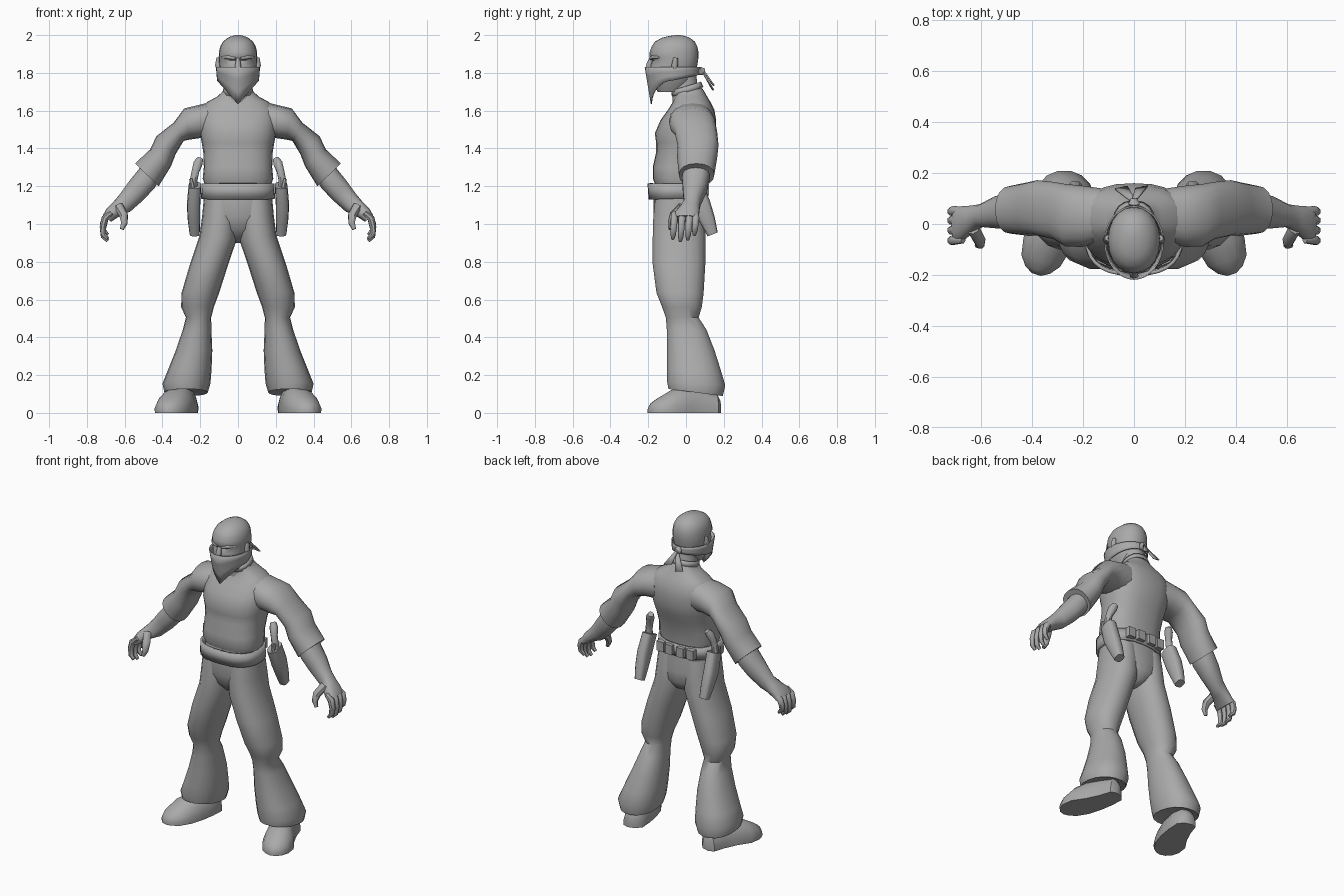
import bpy, bmesh, math
from mathutils import Vector

grey = bpy.data.materials.new("plain grey")
grey.diffuse_color = (0.4, 0.4, 0.4, 1)


def finish(name, bm, mirror=False, thick=0):
    bmesh.ops.recalc_face_normals(bm, faces=bm.faces)
    me = bpy.data.meshes.new(name)
    bm.to_mesh(me)
    bm.free()
    me.materials.append(grey)
    ob = bpy.data.objects.new(name, me)
    bpy.context.collection.objects.link(ob)
    if thick:
        ob.modifiers.new("thickness", 'SOLIDIFY').thickness = thick
    if mirror:
        ob.modifiers.new("mirror", 'MIRROR').use_clip = False
    return ob


def skin(name, rings, mirror=False, cap=True, thick=0):
    """Join closed rings of points into a tube."""
    bm = bmesh.new()
    vs = [[bm.verts.new(p) for p in r] for r in rings]
    n = len(vs[0])
    for a, b in zip(vs, vs[1:]):
        for i in range(n):
            j = (i + 1) % n
            bm.faces.new((a[i], a[j], b[j], b[i]))
    if cap:
        bm.faces.new(vs[0])
        bm.faces.new(vs[-1])
    return finish(name, bm, mirror, thick)


def loft(name, secs, n=16, power=2.3, **kw):
    """Sections: x, z of one edge, x, z of the other, y front, y back, z slope along y."""
    rings = []
    for s in secs:
        xa, za, xb, zb, y0, y1 = s[:6]
        slope = s[6] if len(s) > 6 else 0
        r = []
        for i in range(n):
            t = 2 * math.pi * i / n
            c, q = [math.copysign(abs(f) ** (2 / power), f) for f in (math.cos(t), math.sin(t))]
            dy = q * (y1 - y0) / 2
            r.append(((xa + xb) / 2 + c * (xb - xa) / 2, (y0 + y1) / 2 + dy,
                      (za + zb) / 2 + c * (zb - za) / 2 + slope * dy))
        rings.append(r)
    return skin(name, rings, **kw)


def upright(name, secs, **kw):
    """Symmetric level sections: z, half width, y front, y back."""
    return loft(name, [(-w, z, w, z, a, b) for z, w, a, b in secs], **kw)


def tube(name, pts, n=8, **kw):
    """Round tube through points with a radius each."""
    rings = []
    for i, (x, y, z, r) in enumerate(pts):
        d = Vector(pts[min(i + 1, len(pts) - 1)][:3]) - Vector(pts[max(i - 1, 0)][:3])
        u = d.cross(Vector((0.3, 1, 0.1))).normalized()
        v = d.cross(u).normalized()
        rings.append([Vector((x, y, z)) + r * (u * math.cos(t) + v * math.sin(t))
                      for t in [2 * math.pi * k / n for k in range(n)]])
    return skin(name, rings, **kw)


def box(name, c, size, **kw):
    bm = bmesh.new()
    bmesh.ops.create_cube(bm, size=1)
    for v in bm.verts:
        v.co = Vector([c[i] + v.co[i] * size[i] for i in range(3)])
    return finish(name, bm, **kw)


# head, with a step under the brow
upright("head", [(1.70, .05, -.15, -.02), (1.75, .08, -.175, .03), (1.80, .095, -.19, .052),
                 (1.84, .1, -.188, .06), (1.865, .102, -.178, .064), (1.885, .102, -.194, .066),
                 (1.91, .101, -.192, .066), (1.94, .094, -.182, .06), (1.965, .08, -.165, .047),
                 (1.985, .055, -.13, .022), (1.995, .033, -.09, -.005), (2.0, .012, -.055, -.03)],
        n=20, power=2.15)
tube("nose", [(0, -.185, 1.875, .010), (0, -.195, 1.845, .016), (0, -.2, 1.81, .018)])
tube("ear", [(.098, -.06, 1.80, .012), (.104, -.06, 1.84, .018), (.103, -.055, 1.88, .012)], mirror=True)
tube("brow", [(.015, -.188, 1.876, .008), (.05, -.176, 1.883, .011), (.082, -.14, 1.882, .007)], mirror=True)
upright("neck", [(1.60, .09, -.07, .09), (1.68, .07, -.075, .075), (1.74, .064, -.08, .062),
                 (1.80, .065, -.09, .055)], n=14, power=2)

# face scarf: band around the head, hanging to a point in front
cols, rows = 32, 4
rings = []
for j in range(rows):
    f = j / (rows - 1)
    r = []
    for i in range(cols):
        a = 2 * math.pi * i / cols
        s, c = math.sin(a), math.cos(a)
        low = 1.635 + .125 * abs(s) if c > 0 else 1.76 - .03 * c
        ry = .143 - .033 * f if c > 0 else .136
        r.append(((.111 - .006 * f) * s, -.07 - ry * c, 1.832 * (1 - f) + low * f))
    rings.append(r)
skin("face_scarf", rings, cap=False, thick=.006)
tube("scarf_knot", [(0, .06, 1.80, .014), (0, .08, 1.81, .024), (0, .10, 1.81, .014)])
for k, (dx, y, z) in enumerate([(-.05, .15, 1.71), (.03, .145, 1.73)]):
    bm = bmesh.new()
    bm.faces.new([bm.verts.new(p) for p in
                  [(-.008, .09, 1.81), (.008, .09, 1.81), (dx + .025, y, z), (dx - .025, y - .01, z + .01)]])
    finish("scarf_tail", bm, thick=.008)

# shirt body, collar, sleeves
upright("shirt", [(1.20, .172, -.16, .085), (1.24, .187, -.175, .09), (1.30, .181, -.176, .10),
                  (1.38, .184, -.158, .125), (1.43, .192, -.158, .145), (1.48, .202, -.165, .157),
                  (1.55, .206, -.135, .16), (1.605, .2, -.095, .15), (1.645, .165, -.07, .13),
                  (1.675, .11, -.06, .112), (1.70, .082, -.06, .098), (1.72, .07, -.05, .085)],
        n=24, power=2.5)
loft("collar", [(-.082, 1.70, .082, 1.70, -.075, .092, .3), (-.074, 1.73, .074, 1.73, -.078, .08, .3)],
     cap=False, thick=.008)
loft("sleeve", [(.13, 1.45, .13, 1.65, -.07, .14), (.2, 1.455, .2, 1.632, -.09, .15),
                (.255, 1.447, .285, 1.612, -.088, .157), (.288, 1.44, .34, 1.537, -.06, .165),
                (.33, 1.37, .432, 1.465, -.045, .172), (.355, 1.305, .465, 1.395, -.047, .165),
                (.42, 1.2, .545, 1.32, -.038, .15), (.43, 1.212, .535, 1.312, -.03, .14)],
     power=2.2, mirror=True)

# forearm, palm, fingers, thumb
loft("forearm", [(.41, 1.245, .5, 1.335, -.015, .125), (.44, 1.192, .525, 1.29, -.022, .125),
                 (.5, 1.128, .572, 1.232, -.018, .11), (.57, 1.066, .628, 1.155, -.012, .078),
                 (.61, 1.05, .662, 1.115, -.035, .073), (.645, 1.03, .695, 1.082, -.062, .071),
                 (.672, 1.012, .716, 1.045, -.076, .069)], n=14, mirror=True)
for y, dz in [(-.062, .0), (-.022, -.012), (.017, -.004), (.052, .02)]:
    tube("finger", [(.67, y, 1.06, .014), (.704, y, 1.03, .02), (.715, y - .003, .985 + dz / 2, .018),
                    (.712, y - .006, .945 + dz, .015), (.69, y - .008, .922 + dz, .009)], mirror=True)
tube("thumb", [(.63, -.02, 1.09, .026), (.605, -.065, 1.045, .024), (.602, -.08, 1.005, .018),
               (.615, -.083, .972, .011)], mirror=True)

# trousers: hips and flared legs
upright("trouser_hips", [(1.21, .172, -.165, .085), (1.13, .183, -.172, .09), (1.04, .185, -.172, .1),
                         (.97, .13, -.15, .1), (.92, .06, -.1, .07), (.9, .02, -.06, .03)],
        n=20, power=2.4)
loft("trouser_leg", [(.005, 1.12, .181, 1.14, -.165, .085), (.0, 1.03, .19, 1.04, -.175, .1),
                     (.006, .92, .203, .94, -.178, .105), (.052, .785, .255, .785, -.178, .104),
                     (.1, .635, .299, .635, -.158, .095), (.128, .56, .301, .56, -.128, .085),
                     (.142, .505, .276, .505, -.108, .068), (.141, .44, .292, .44, -.103, .11),
                     (.136, .33, .33, .33, -.102, .153), (.14, .23, .37, .23, -.102, .185),
                     (.146, .155, .4, .155, -.102, .21, -.06), (.16, .108, .39, .108, -.095, .197, -.13),
                     (.18, .115, .37, .115, -.075, .175, -.13)],
     n=18, power=2.2, mirror=True)

# shoes: flat sole, rounded top, toes turned out
side = Vector((.95, .3, 0))
profile = [(-1, 0), (-1.02, .3), (-.85, .65), (-.5, .92), (0, 1), (.5, .92), (.85, .65), (1.02, .3), (1, 0)]
skin("shoe", [[Vector((x, y, h * v)) + side * (w * u) for u, v in profile] for x, y, w, h in
              [(.262, .178, .025, .07), (.266, .155, .058, .11), (.28, .08, .068, .14),
               (.305, 0, .08, .145), (.343, -.08, .093, .12), (.366, -.145, .078, .08),
               (.378, -.18, .05, .055), (.383, -.198, .018, .03)]], mirror=True)

# belt with back pouches
loft("belt", [(-.196, 1.135, .196, 1.135, -.198, .1, .04), (-.192, 1.215, .192, 1.215, -.204, .1, .0)],
     n=28, power=2.5, cap=False, thick=.014)
for x, y in [(.04, .105), (.105, .098)]:
    box("belt_pouch", (x, y, 1.18), (.05, .035, .06), mirror=True)

# holsters angled backwards, with pistol grips
loft("holster", [(.195, 1.205, .262, 1.205, -.005, .088, .4), (.2, 1.1, .271, 1.1, .033, .128, .4),
                 (.2, 1.02, .266, 1.02, .075, .152, .4), (.203, .945, .256, .945, .115, .168, .4)],
     n=12, power=3, mirror=True)
tube("pistol_grip", [(.236, .04, 1.16, .024), (.235, .04, 1.23, .021), (.225, .045, 1.28, .021),
                     (.212, .06, 1.32, .026), (.2, .072, 1.345, .018)], mirror=True)
tube("pistol_hammer", [(.24, .01, 1.19, .012), (.25, .015, 1.24, .009)], n=6, mirror=True)

# smooth shading with crisp edges
for ob in bpy.context.scene.objects:
    ob.select_set(True)
    bpy.context.view_layer.objects.active = ob
bpy.ops.object.shade_smooth_by_angle(angle=math.radians(45))
